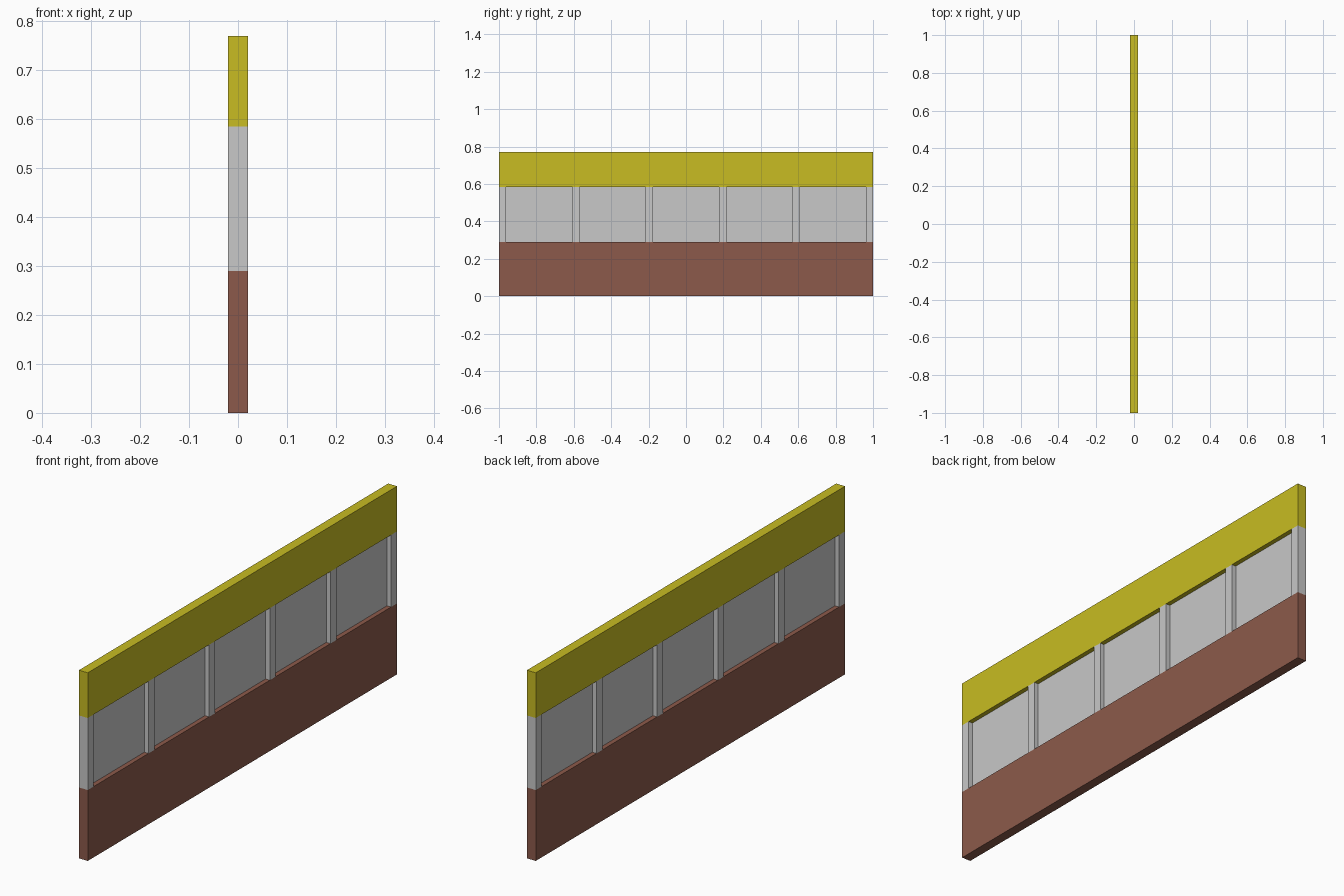
import bpy
import bmesh

if "Cube" in bpy.data.objects:
    bpy.data.objects.remove(bpy.data.objects["Cube"])


def material(name, rgb):
    m = bpy.data.materials.new(name)
    m.diffuse_color = (*rgb, 1.0)
    m.use_nodes = True
    m.node_tree.nodes["Principled BSDF"].inputs["Base Color"].default_value = m.diffuse_color
    return m


YELLOW = material("yellow", (0.578, 0.503, 0.016))
GREY = material("light grey", (0.578, 0.578, 0.578))
BROWN = material("red brown", (0.262, 0.102, 0.070))

T = 0.04                                   # wall thickness
Z_BASE, Z_HEAD, Z_TOP = 0.29, 0.585, 0.77  # band heights


def box(name, mat, thickness, y0, y1, z0, z1):
    """Box centred on x = 0 spanning the given y and z ranges."""
    bm = bmesh.new()
    bmesh.ops.create_cube(bm, size=1.0)
    for v in bm.verts:
        v.co.x *= thickness
        v.co.y = y0 + (v.co.y + 0.5) * (y1 - y0)
        v.co.z = z0 + (v.co.z + 0.5) * (z1 - z0)
    mesh = bpy.data.meshes.new(name)
    bm.to_mesh(mesh)
    bm.free()
    mesh.materials.append(mat)
    ob = bpy.data.objects.new(name, mesh)
    bpy.context.collection.objects.link(ob)
    return ob


# Solid lower wall and upper fascia
box("lower_wall", BROWN, T, -1, 1, 0, Z_BASE)
box("upper_fascia", YELLOW, T, -1, 1, Z_HEAD, Z_TOP)

# Six evenly spaced posts
POST = 0.038
starts = [-1 + i * (2 - POST) / 5 for i in range(6)]
for i, y in enumerate(starts):
    box(f"post_{i + 1}", GREY, T, y, y + POST, Z_BASE, Z_HEAD)

# Thin panes set in the middle of the wall between the posts
for i in range(5):
    box(f"pane_{i + 1}", GREY, 0.002, starts[i] + POST, starts[i + 1], Z_BASE, Z_HEAD)
